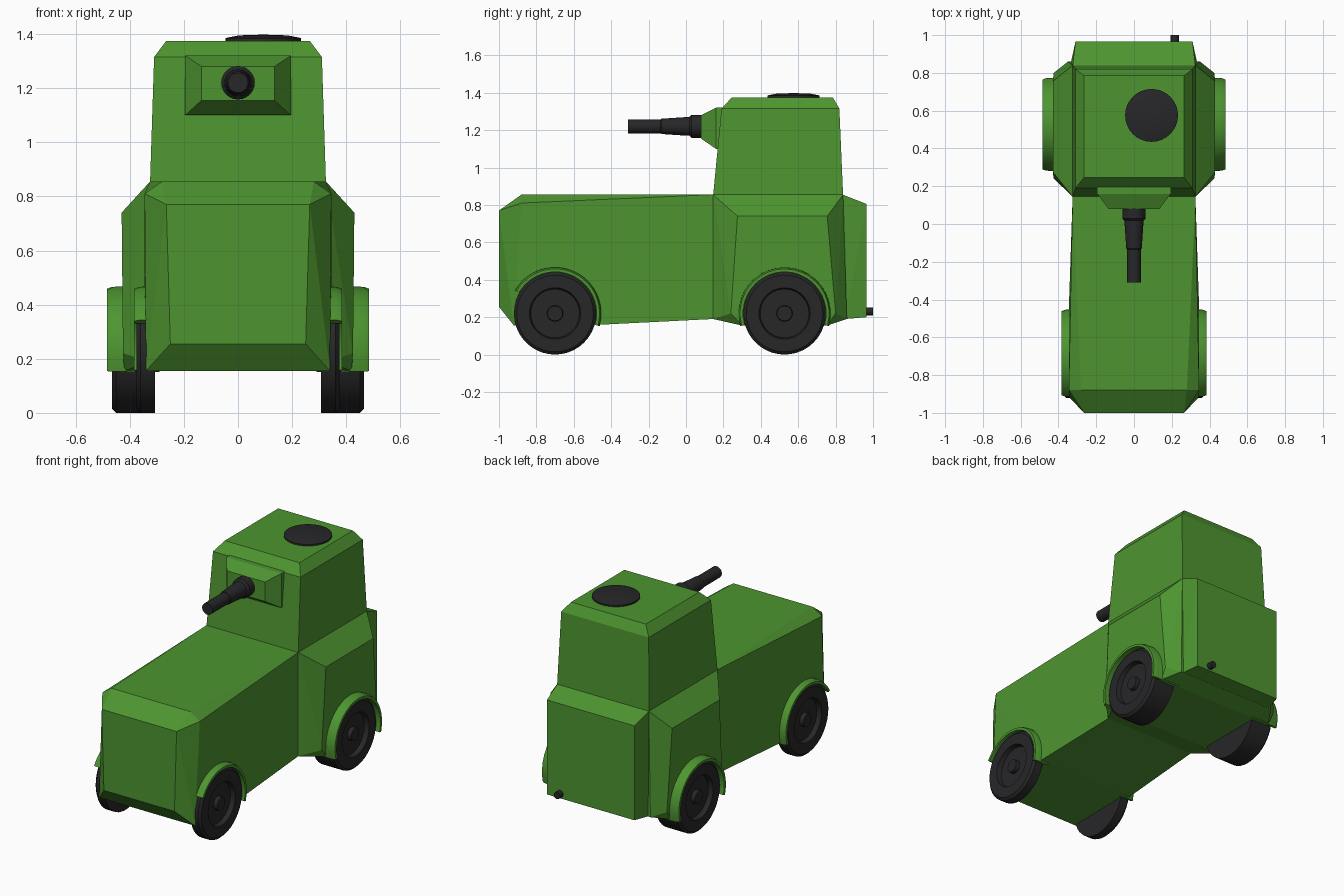
import bpy, bmesh
from math import radians, sin, cos, tau
from mathutils import Vector, Matrix

if "Cube" in bpy.data.objects:
    bpy.data.objects.remove(bpy.data.objects["Cube"])


def material(name, rgb):
    m = bpy.data.materials.new(name)
    m.diffuse_color = (*rgb, 1)
    m.use_nodes = True
    m.node_tree.nodes["Principled BSDF"].inputs["Base Color"].default_value = m.diffuse_color
    return m


GREEN = material("green_paint", (0.075, 0.30, 0.03))
BLACK = material("black_rubber", (0.02, 0.02, 0.022))


def finish(name, bm, mat, smooth=False):
    bmesh.ops.recalc_face_normals(bm, faces=bm.faces)
    me = bpy.data.meshes.new(name)
    bm.to_mesh(me)
    bm.free()
    me.materials.append(mat)
    ob = bpy.data.objects.new(name, me)
    bpy.context.collection.objects.link(ob)
    if smooth:
        bpy.ops.object.select_all(action='DESELECT')
        ob.select_set(True)
        bpy.context.view_layer.objects.active = ob
        bpy.ops.object.shade_smooth_by_angle(angle=radians(30))
    return ob


def shell(name, half):
    """Faceted plate body: convex hull of points mirrored over x."""
    bm = bmesh.new()
    for x, y, z in half:
        for s in (1, -1):
            bm.verts.new((s * x, y, z))
    res = bmesh.ops.convex_hull(bm, input=bm.verts)
    loose = [v for v in bm.verts if not v.link_faces]
    bmesh.ops.delete(bm, geom=loose, context='VERTS')
    bmesh.ops.dissolve_limit(bm, angle_limit=radians(1), verts=bm.verts, edges=bm.edges)
    return finish(name, bm, GREEN)


def lathe(name, profile, origin, axis, mat=BLACK, n=32):
    """Revolve (radius, distance) points about an axis through origin."""
    bm = bmesh.new()
    rot = Vector(axis).to_track_quat('Z', 'Y').to_matrix().to_4x4()
    rings = []
    for r, t in profile:
        if r == 0:
            rings.append([bm.verts.new((0, 0, t))] * n)
        else:
            rings.append([bm.verts.new((r * cos(tau * i / n), r * sin(tau * i / n), t)) for i in range(n)])
    for a, b in zip(rings, rings[1:]):
        for i in range(n):
            j = (i + 1) % n
            bm.faces.new(list(dict.fromkeys((a[i], a[j], b[j], b[i]))))
    bm.transform(Matrix.Translation(origin) @ rot)
    return finish(name, bm, mat, True)


def fender(name, side, y, z, x_out, a0, a1, n=20):
    """Arched mudguard: small section swept round the wheel centre."""
    section = [(0.222, 0.29), (0.248, 0.29), (0.246, x_out - 0.02), (0.238, x_out), (0.222, x_out)]
    bm = bmesh.new()
    rings = []
    for i in range(n + 1):
        a = radians(a0 + (a1 - a0) * i / n)
        rings.append([bm.verts.new((side * x, y + r * cos(a), z + r * sin(a))) for r, x in section])
    k = len(section)
    for a, b in zip(rings, rings[1:]):
        for i in range(k):
            bm.faces.new((a[i], a[(i + 1) % k], b[(i + 1) % k], b[i]))
    bm.faces.new(rings[0])
    bm.faces.new(rings[-1])
    return finish(name, bm, GREEN, True)


# Engine hood with chamfered nose
shell("hood", [
    (0.265, -1.0, 0.77), (0.25, -1.0, 0.255),
    (0.28, -0.88, 0.855), (0.345, -0.88, 0.81),
    (0.31, -0.94, 0.195), (0.34, -0.92, 0.155), (0.345, -0.45, 0.16),
    (0.325, 0.145, 0.855), (0.325, 0.145, 0.19)])

# Bulged rear hull below the turret
shell("rear_hull", [
    (0.325, 0.145, 0.855), (0.325, 0.84, 0.855),
    (0.43, 0.275, 0.74), (0.43, 0.755, 0.74),
    (0.425, 0.24, 0.22), (0.425, 0.80, 0.22),
    (0.42, 0.30, 0.155), (0.42, 0.755, 0.155),
    (0.325, 0.145, 0.19), (0.35, 0.86, 0.19)])

# Box on the tail
shell("rear_box", [
    (0.325, 0.80, 0.855), (0.325, 0.838, 0.855), (0.335, 0.80, 0.19),
    (0.335, 0.85, 0.19), (0.31, 0.965, 0.805), (0.31, 0.965, 0.20)])

# Turret with chamfered roof
shell("turret", [
    (0.325, 0.145, 0.85), (0.325, 0.84, 0.85),
    (0.31, 0.19, 1.315), (0.31, 0.82, 1.315),
    (0.265, 0.245, 1.375), (0.265, 0.785, 1.375)])

# Gun mantlet
shell("gun_mantlet", [
    (0.195, 0.23, 1.32), (0.195, 0.23, 1.10),
    (0.195, 0.16, 1.32), (0.195, 0.16, 1.10),
    (0.135, 0.08, 1.28), (0.135, 0.08, 1.155)])

# Gun, roof hatch and exhaust
lathe("gun", [(0, -0.02), (0.062, -0.02), (0.062, 0.05), (0.05, 0.062), (0.05, 0.075),
              (0.041, 0.21), (0.037, 0.215), (0.037, 0.39), (0, 0.39)],
      (0, 0.08, 1.22), (0, -1, 0), n=24)
lathe("roof_hatch", [(0, -0.01), (0.14, -0.01), (0.14, 0.01), (0.09, 0.02), (0, 0.023)],
      (0.093, 0.575, 1.375), (0, 0, 1))
lathe("exhaust_pipe", [(0, 0), (0.022, 0), (0.022, 0.05), (0, 0.05)],
      (0.215, 0.95, 0.23), (0, 1, 0), n=12)

# Wheels and mudguards: (label, y, tyre inner x, tyre outer x, guard outer x, end angle)
for label, y, xi, xo, xg, end in (("front", -0.7, 0.307, 0.375, 0.385, 150),
                                  ("rear", 0.527, 0.307, 0.465, 0.485, 196)):
    for side, s in (("right", 1), ("left", -1)):
        w = xo - xi
        lathe(f"{label}_wheel_{side}",
              [(0, 0), (0.22, 0), (0.22, w - 0.014), (0.205, w), (0.137, w), (0.13, w - 0.03),
               (0.043, w - 0.03), (0.04, w - 0.004), (0, w - 0.004)],
              (s * xi, y, 0.22), (s, 0, 0), n=40)
        fender(f"{label}_fender_{side}", s, y, 0.22, xg, -16, end)
